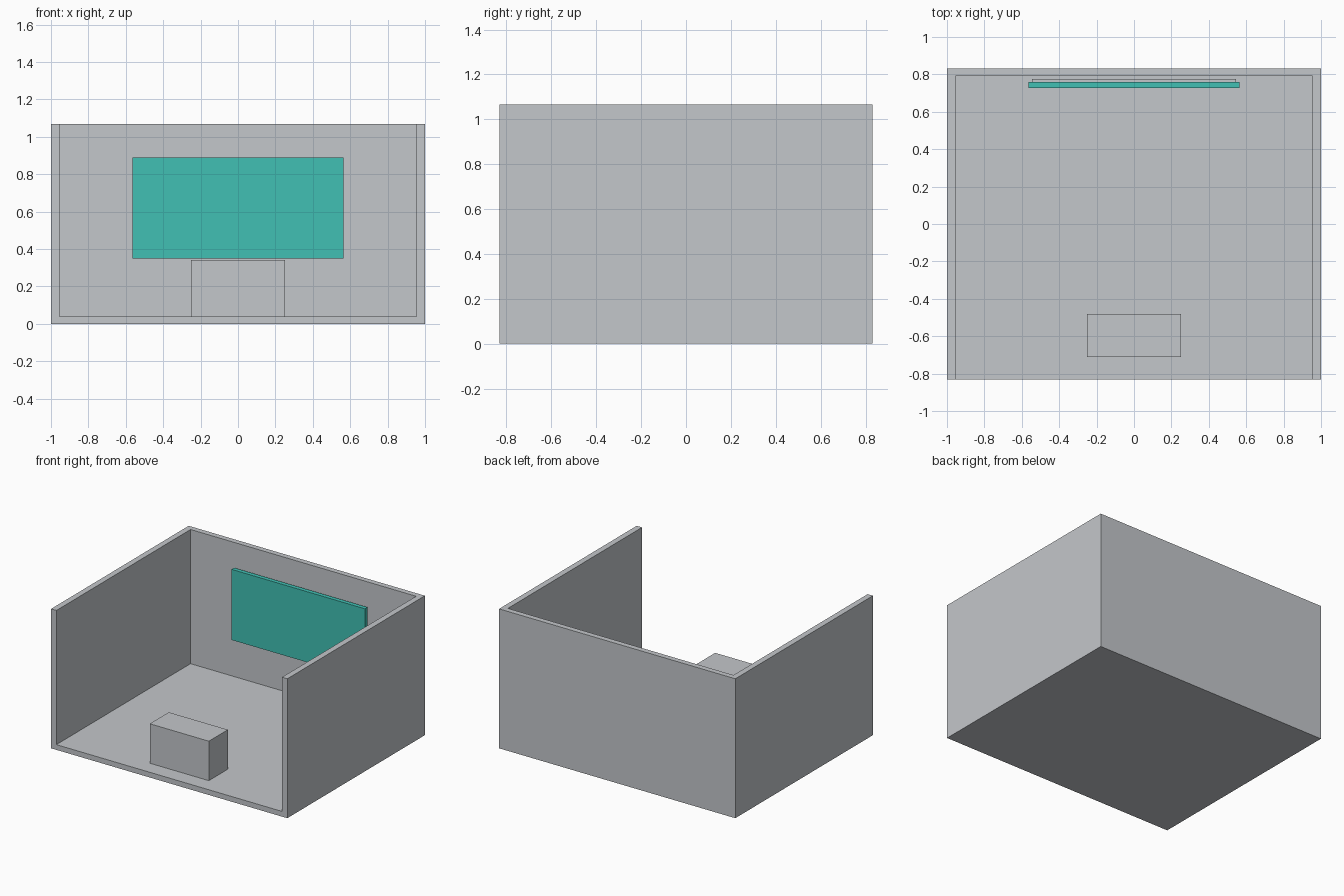
import bpy
import bmesh

default_cube = bpy.data.objects.get("Cube")
if default_cube:
    bpy.data.objects.remove(default_cube, do_unlink=True)


def make_material(name, color):
    mat = bpy.data.materials.new(name)
    mat.use_nodes = True
    mat.diffuse_color = color
    mat.node_tree.nodes["Principled BSDF"].inputs["Base Color"].default_value = color
    return mat


def extrude_outline(name, outline, bottom, top, mat):
    """Extrude a flat xy outline upward into a solid part."""
    bm = bmesh.new()
    base = bm.faces.new([bm.verts.new((x, y, bottom)) for x, y in outline])
    raised = bmesh.ops.extrude_face_region(bm, geom=[base], use_keep_orig=True)
    verts = [v for v in raised["geom"] if isinstance(v, bmesh.types.BMVert)]
    bmesh.ops.translate(bm, verts=verts, vec=(0, 0, top - bottom))
    bmesh.ops.recalc_face_normals(bm, faces=bm.faces)
    mesh = bpy.data.meshes.new(name)
    bm.to_mesh(mesh)
    bm.free()
    mesh.materials.append(mat)
    obj = bpy.data.objects.new(name, mesh)
    bpy.context.collection.objects.link(obj)
    return obj


def block(name, half_width, front, back, bottom, top, mat):
    """Box centred on x = 0."""
    outline = [(-half_width, front), (half_width, front),
               (half_width, back), (-half_width, back)]
    return extrude_outline(name, outline, bottom, top, mat)


grey = make_material("light_grey", (0.55, 0.57, 0.596, 1))
teal = make_material("teal", (0.053, 0.53, 0.456, 1))

WIDTH, DEPTH, HEIGHT = 1.0, 0.832, 1.067  # half width, half depth, height
INNER_X, INNER_Y, FLOOR = 0.955, 0.79, 0.04

# Room shell: a floor slab and a U-shaped run of walls open to the front
block("floor", WIDTH, -DEPTH, DEPTH, 0, FLOOR, grey)
half = [(WIDTH, DEPTH), (WIDTH, -DEPTH), (INNER_X, -DEPTH), (INNER_X, INNER_Y)]
walls = half + [(-x, y) for x, y in reversed(half)]
extrude_outline("walls", walls, FLOOR, HEIGHT, grey)

# Desk standing near the open front
block("desk", 0.25, -0.71, -0.48, FLOOR, 0.342, grey)

# Wall screen with its smaller backing panel
block("screen", 0.565, 0.728, 0.76, 0.35, 0.89, teal)
block("screen_backing", 0.545, 0.76, 0.776, 0.37, 0.87, grey)
